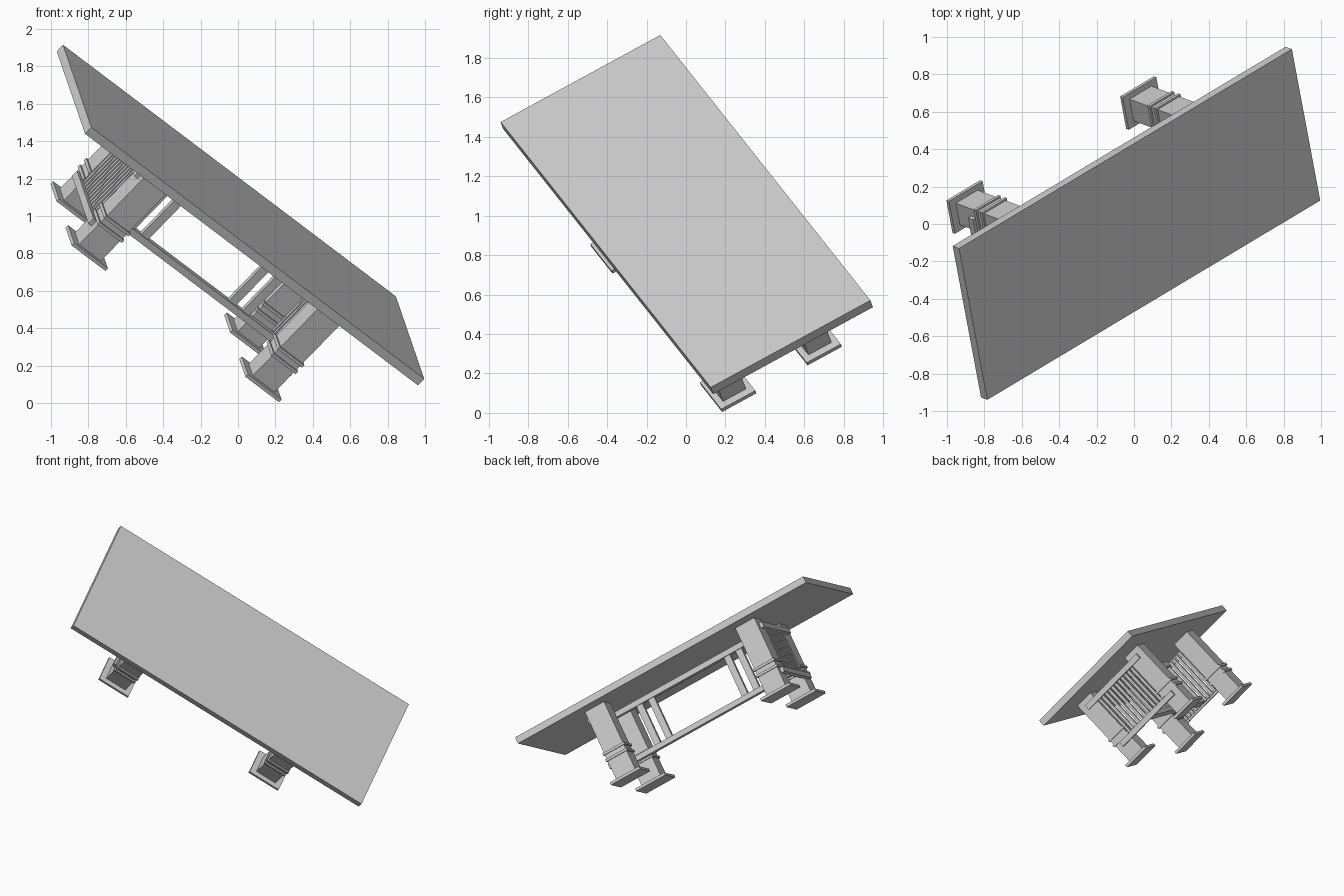
import bpy
from mathutils import Matrix, Vector

if "Cube" in bpy.data.objects:
    bpy.data.objects.remove(bpy.data.objects["Cube"])

# Tilted frame of the table: length, width and up directions
L = Vector((0.720, 0.431, -0.544)).normalized()
V = Vector((-0.161, 0.867, 0.471))
V = (V - L * V.dot(L)).normalized()
N = L.cross(V)
FRAME = Matrix((L, V, N)).transposed().to_4x4()
FRAME.translation = Vector((0.03, -0.0025, 1.0225))

grey = bpy.data.materials.new("light_grey")
grey.diffuse_color = (0.6, 0.6, 0.6, 1)
grey.use_nodes = True
grey.node_tree.nodes["Principled BSDF"].inputs["Base Color"].default_value = grey.diffuse_color


def box(name, u, v, n):
    """Box spanning the (min, max) pairs u, v, n in the table frame."""
    bpy.ops.mesh.primitive_cube_add(size=1)
    ob = bpy.context.object
    ob.name = name
    spans = (u, v, n)
    size = Matrix.Diagonal([b - a for a, b in spans] + [1])
    mid = Matrix.Translation([(a + b) / 2 for a, b in spans])
    ob.data.transform(FRAME @ mid @ size)
    ob.data.materials.append(grey)
    return ob


def around(c, half):
    return (c - half, c + half)


def side(s, a, b):
    """Span a..b placed on the positive or negative side."""
    return tuple(sorted((s * a, s * b)))


# Tabletop
box("tabletop", (-1.236, 1.236), (-0.467, 0.467), (-0.05, 0))

# Four legs with foot plates and a pair of raised bands
for su in (-1, 1):
    for sv in (-1, 1):
        cu, cv = su * 0.645, sv * 0.25
        box("leg", around(cu, 0.081), around(cv, 0.067), (-0.61, -0.05))
        box("foot_plate", around(cu, 0.125), around(cv, 0.1), (-0.625, -0.605))
        for n in (-0.442, -0.392):
            box("leg_band", around(cu, 0.091), around(cv, 0.077), around(n, 0.009))

# End frames: outer crossbars and closely spaced slats
for s in (-1, 1):
    for n in (-0.475, -0.11):
        box("end_crossbar", side(s, 0.72, 0.75), (-0.27, 0.27), around(n, 0.02))
    for i in range(11):
        box("end_slat", side(s, 0.70, 0.725), around((i - 5) * 0.033, 0.010),
            (-0.48, -0.10))

# Central stretcher: lower and upper rails with paired uprights
for name, n in (("lower_rail", (-0.478, -0.44)), ("upper_rail", (-0.12, -0.08))):
    box(name, (-0.72, 0.72), (-0.025, 0.025), n)
for s in (-1, 1):
    for a in (0.30, 0.40):
        box("rail_upright", side(s, a, a + 0.05), (-0.015, 0.015), (-0.45, -0.10))
